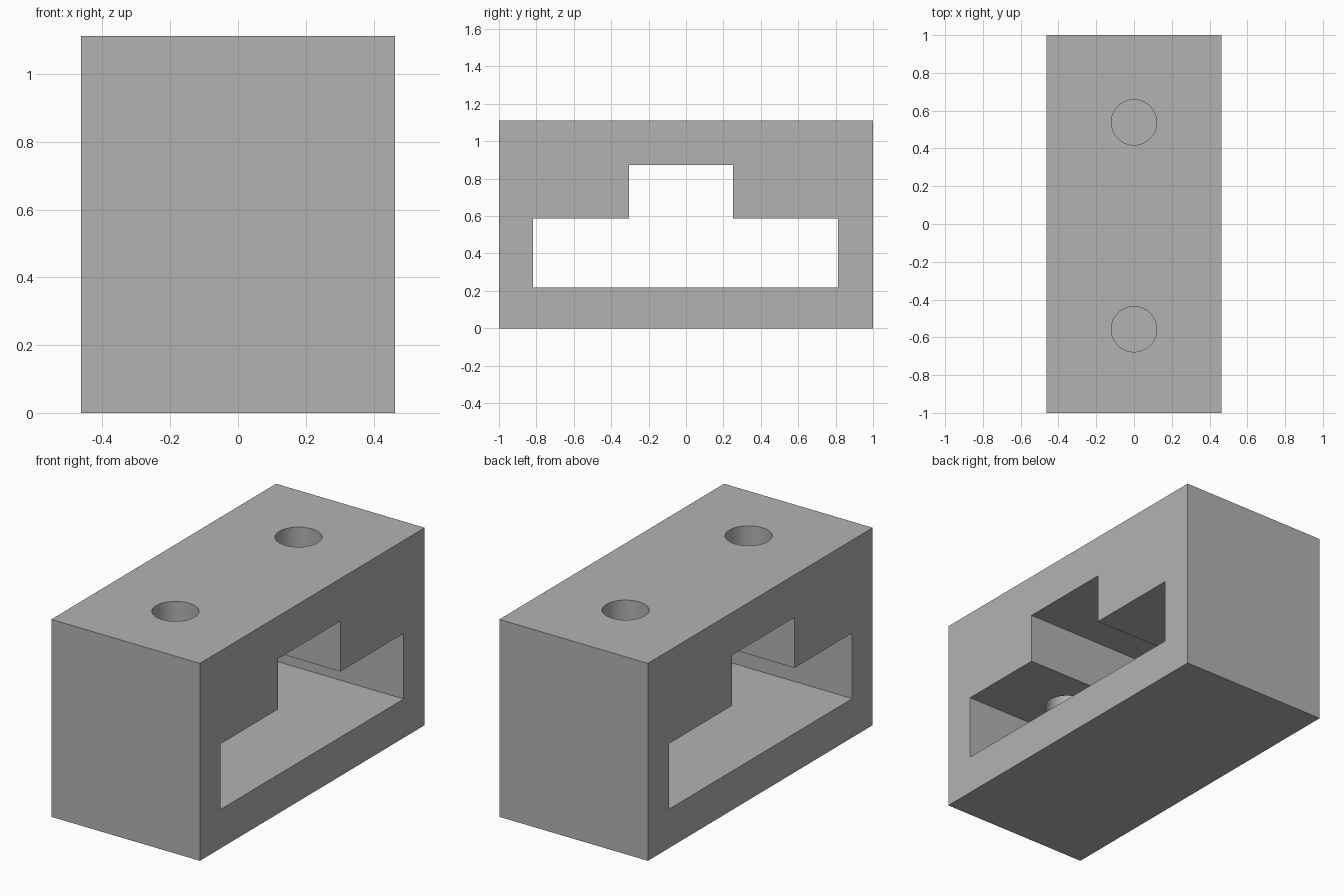
import bpy, bmesh

cube = bpy.data.objects.get("Cube")
if cube:
    bpy.data.objects.remove(cube, do_unlink=True)

WIDTH, HEIGHT = 0.926, 1.112

grey = bpy.data.materials.new("plain grey")
grey.use_nodes = True
colour = (0.45, 0.45, 0.45, 1)
grey.diffuse_color = colour
grey.node_tree.nodes["Principled BSDF"].inputs["Base Color"].default_value = colour


def prism(name, profile, half):
    """Extrude a (y, z) outline along x, from -half to half."""
    bm = bmesh.new()
    face = bm.faces.new([bm.verts.new((-half, y, z)) for y, z in profile])
    new = bmesh.ops.extrude_face_region(bm, geom=[face])["geom"]
    bmesh.ops.translate(bm, vec=(2 * half, 0, 0),
                        verts=[v for v in new if isinstance(v, bmesh.types.BMVert)])
    bmesh.ops.recalc_face_normals(bm, faces=bm.faces)
    mesh = bpy.data.meshes.new(name)
    bm.to_mesh(mesh)
    bm.free()
    mesh.materials.append(grey)
    obj = bpy.data.objects.new(name, mesh)
    bpy.context.collection.objects.link(obj)
    return obj


def cut(target, cutter):
    mod = target.modifiers.new(cutter.name, "BOOLEAN")
    mod.operation, mod.solver, mod.object = "DIFFERENCE", "EXACT", cutter
    bpy.context.view_layer.objects.active = target
    bpy.ops.object.modifier_apply(modifier=mod.name)
    bpy.data.objects.remove(cutter, do_unlink=True)


# Solid block
block = prism("slotted_block", [(-1, 0), (1, 0), (1, HEIGHT), (-1, HEIGHT)], WIDTH / 2)

# Stepped opening running right through from side to side
opening = prism("opening_cutter", [
    (-0.818, 0.219), (0.813, 0.219), (0.813, 0.588), (0.251, 0.588),
    (0.251, 0.872), (-0.305, 0.872), (-0.305, 0.588), (-0.818, 0.588)], WIDTH)
cut(block, opening)

# Two round holes from the top down into the opening
for y in (0.538, -0.557):
    bpy.ops.mesh.primitive_cylinder_add(vertices=64, radius=0.12, depth=0.8,
                                        location=(0, y, 0.8))
    hole = bpy.context.object
    hole.name = "hole_cutter"
    hole.data.materials.append(grey)
    cut(block, hole)

# Smooth hole walls, crisp edges
bpy.ops.object.select_all(action="DESELECT")
block.select_set(True)
bpy.context.view_layer.objects.active = block
bpy.ops.object.shade_smooth_by_angle()
